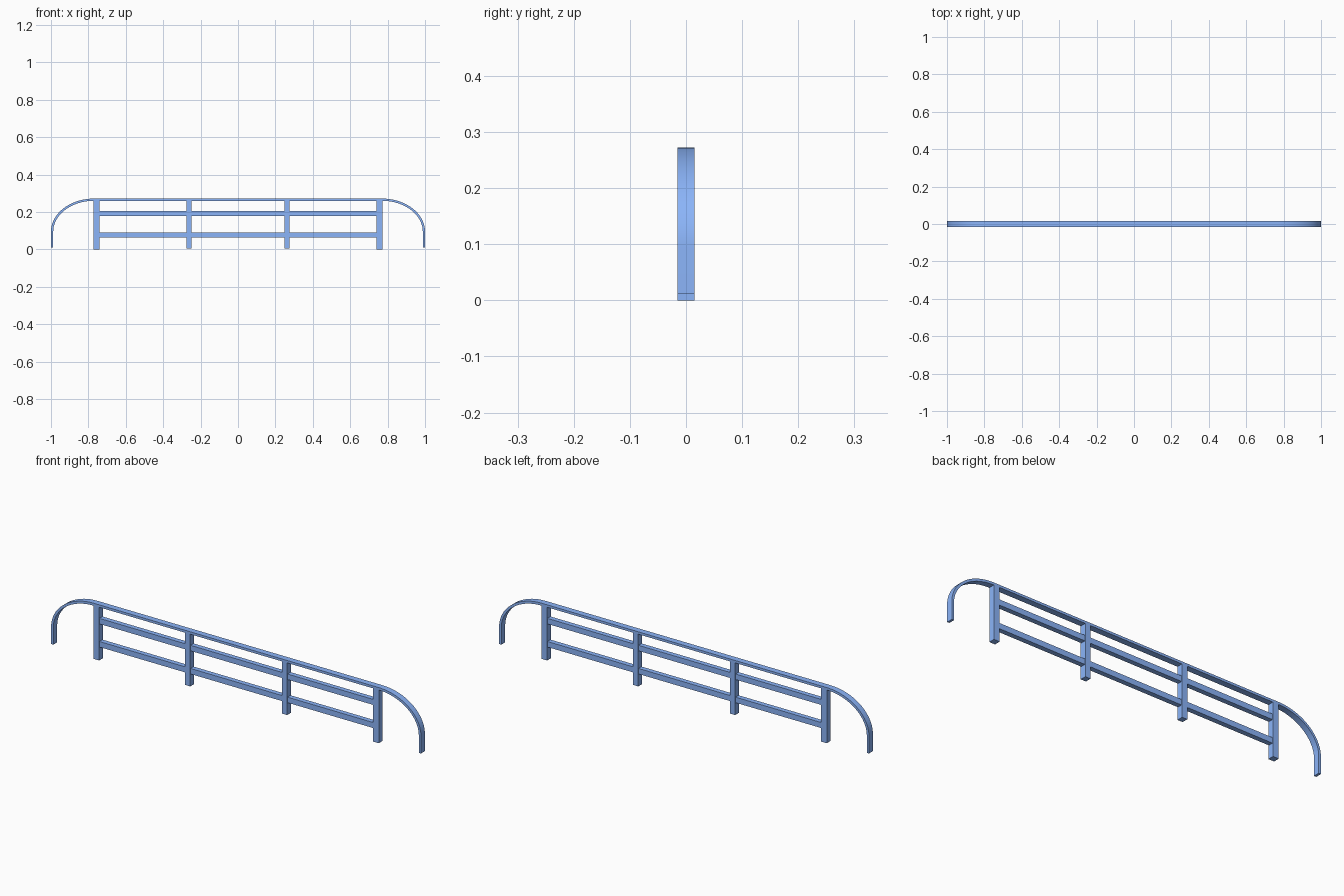
import bpy, bmesh, math

if "Cube" in bpy.data.objects:
    bpy.data.objects.remove(bpy.data.objects["Cube"])

DEPTH = 0.030      # handrail and post depth in y
THICK = 0.012      # handrail strip thickness
TOP = 0.272

blue = bpy.data.materials.new("blue_paint")
blue.diffuse_color = (0.26, 0.46, 0.95, 1)
blue.use_nodes = True
blue.node_tree.nodes["Principled BSDF"].inputs["Base Color"].default_value = blue.diffuse_color


def link(name, bm):
    me = bpy.data.meshes.new(name)
    bm.to_mesh(me)
    bm.free()
    me.materials.append(blue)
    ob = bpy.data.objects.new(name, me)
    bpy.context.collection.objects.link(ob)
    return ob


def box(name, x0, x1, z0, z1, depth):
    bm = bmesh.new()
    bmesh.ops.create_cube(bm, size=1)
    bmesh.ops.scale(bm, vec=(x1 - x0, depth, z1 - z0), verts=bm.verts)
    bmesh.ops.translate(bm, vec=((x0 + x1) / 2, 0, (z0 + z1) / 2), verts=bm.verts)
    return link(name, bm)


def hoop(inset, steps=20):
    """Handrail outline from right foot to left foot, moved inwards by inset."""
    cx, cz, rx, rz = 0.77, 0.095, 0.23 - inset, TOP - 0.095 - inset
    pts = [(cx + rx, 0.011)]
    for i in range(steps + 1):
        a = math.pi / 2 * i / steps
        pts.append((cx + rx * math.cos(a), cz + rz * math.sin(a)))
    return pts + [(-x, z) for x, z in reversed(pts)]


# Curved handrail: a flat strip bent down at both ends
bm = bmesh.new()
rings = []
for (xo, zo), (xi, zi) in zip(hoop(0), hoop(THICK)):
    rings.append([bm.verts.new((x, y, z)) for x, y, z in (
        (xo, -DEPTH / 2, zo), (xo, DEPTH / 2, zo),
        (xi, DEPTH / 2, zi), (xi, -DEPTH / 2, zi))])
for a, b in zip(rings, rings[1:]):
    for k in range(4):
        n = (k + 1) % 4
        bm.faces.new((a[k], a[n], b[n], b[k]))
bm.faces.new(rings[0])
bm.faces.new(rings[-1])
bmesh.ops.recalc_face_normals(bm, faces=bm.faces)
rail = link("handrail", bm)
bpy.context.view_layer.objects.active = rail
rail.select_set(True)
bpy.ops.object.shade_smooth_by_angle(angle=math.radians(30))

# Upright posts
for side, s in (("left", -1), ("right", 1)):
    for kind, x, w, z0 in (("outer", 0.756, 0.031, 0.0), ("inner", 0.262, 0.028, 0.005)):
        box(f"{side}_{kind}_post", s * x - w / 2, s * x + w / 2, z0, TOP - 0.006, DEPTH)

# Horizontal bars between the outer posts
for name, z in (("lower_bar", 0.078), ("upper_bar", 0.191)):
    box(name, -0.745, 0.745, z - 0.0135, z + 0.0135, 0.024)
